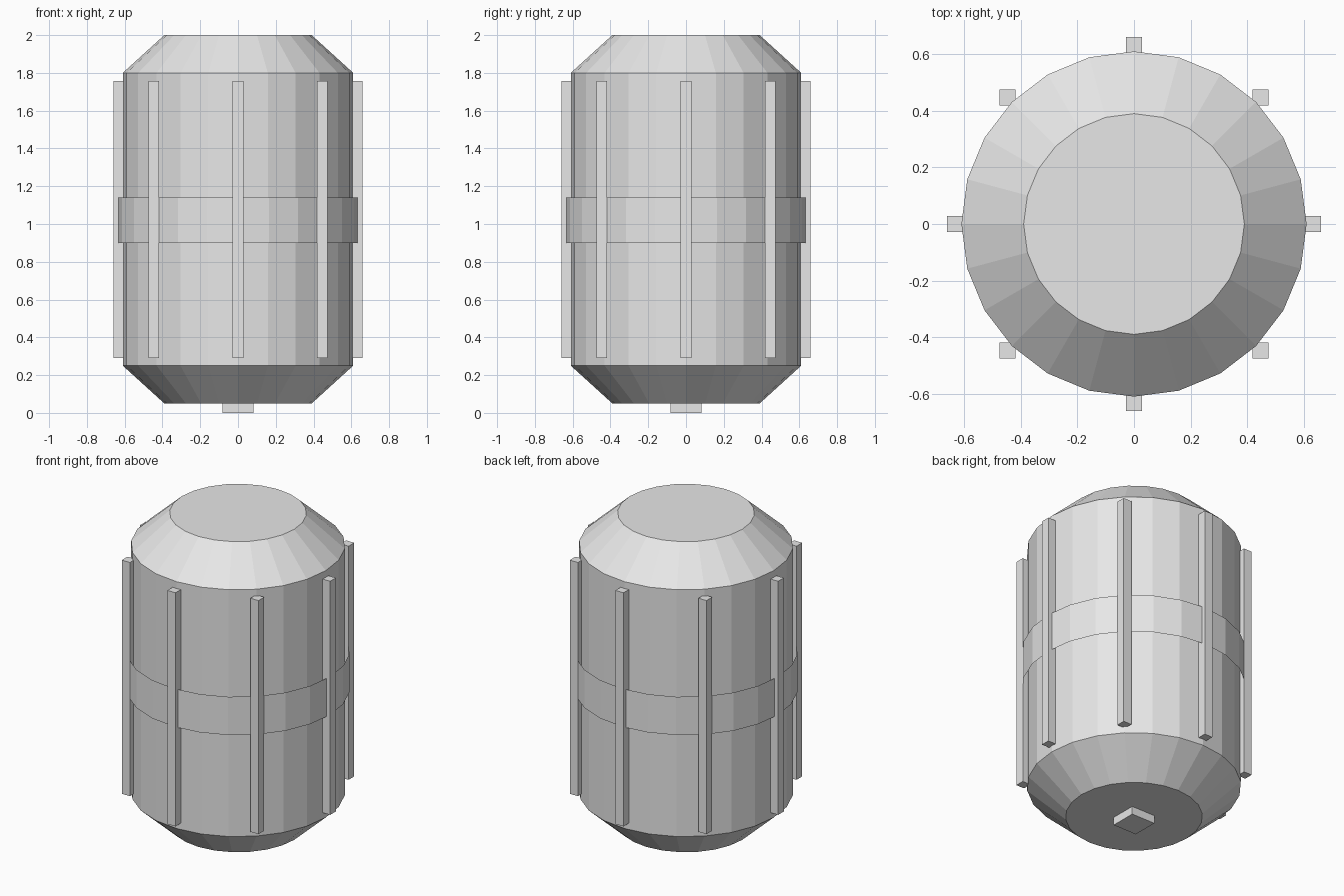
import bpy
import bmesh
from math import sin, cos, pi
from mathutils import Matrix

cube = bpy.data.objects.get("Cube")
if cube:
    bpy.data.objects.remove(cube, do_unlink=True)

SIDES = 24

grey = bpy.data.materials.new("light_grey")
grey.use_nodes = True
grey.diffuse_color = (0.8, 0.8, 0.8, 1)
grey.node_tree.nodes["Principled BSDF"].inputs["Base Color"].default_value = (0.8, 0.8, 0.8, 1)


def finish(name, bm):
    """Turn a bmesh into a flat-shaded grey object."""
    bmesh.ops.recalc_face_normals(bm, faces=bm.faces)
    mesh = bpy.data.meshes.new(name)
    bm.to_mesh(mesh)
    bm.free()
    mesh.materials.append(grey)
    obj = bpy.data.objects.new(name, mesh)
    bpy.context.collection.objects.link(obj)
    return obj


def lathe(name, profile, capped):
    """Revolve (radius, height) points about z."""
    bm = bmesh.new()
    angles = [2 * pi * i / SIDES for i in range(SIDES)]
    rings = [[bm.verts.new((r * cos(a), r * sin(a), z)) for a in angles]
             for r, z in profile]
    for low, high in zip(rings, rings[1:]):
        for i in range(SIDES):
            j = (i + 1) % SIDES
            bm.faces.new((low[i], low[j], high[j], high[i]))
    if capped:
        bm.faces.new(rings[0][::-1])
        bm.faces.new(rings[-1])
    return finish(name, bm)


def box(name, x, y, width, bottom, top):
    """Upright square bar."""
    bm = bmesh.new()
    place = (Matrix.Translation((x, y, (bottom + top) / 2))
             @ Matrix.Diagonal((width, width, top - bottom, 1)))
    bmesh.ops.create_cube(bm, size=1, matrix=place)
    return finish(name, bm)


# Barrel with tapered ends
lathe("barrel_body", [(0.39, 0.05), (0.61, 0.25), (0.61, 1.8), (0.39, 2.0)], True)

# Open thin band around the middle
lathe("middle_band", [(0.637, 0.9), (0.637, 1.14)], False)

# Eight upright ribs, all square to the axes
for n in range(8):
    angle = n * pi / 4
    box(f"rib_{n + 1}", 0.632 * cos(angle), 0.632 * sin(angle), 0.056, 0.29, 1.757)

# Small square foot under the base
box("base_foot", 0, 0, 0.164, 0, 0.07)
